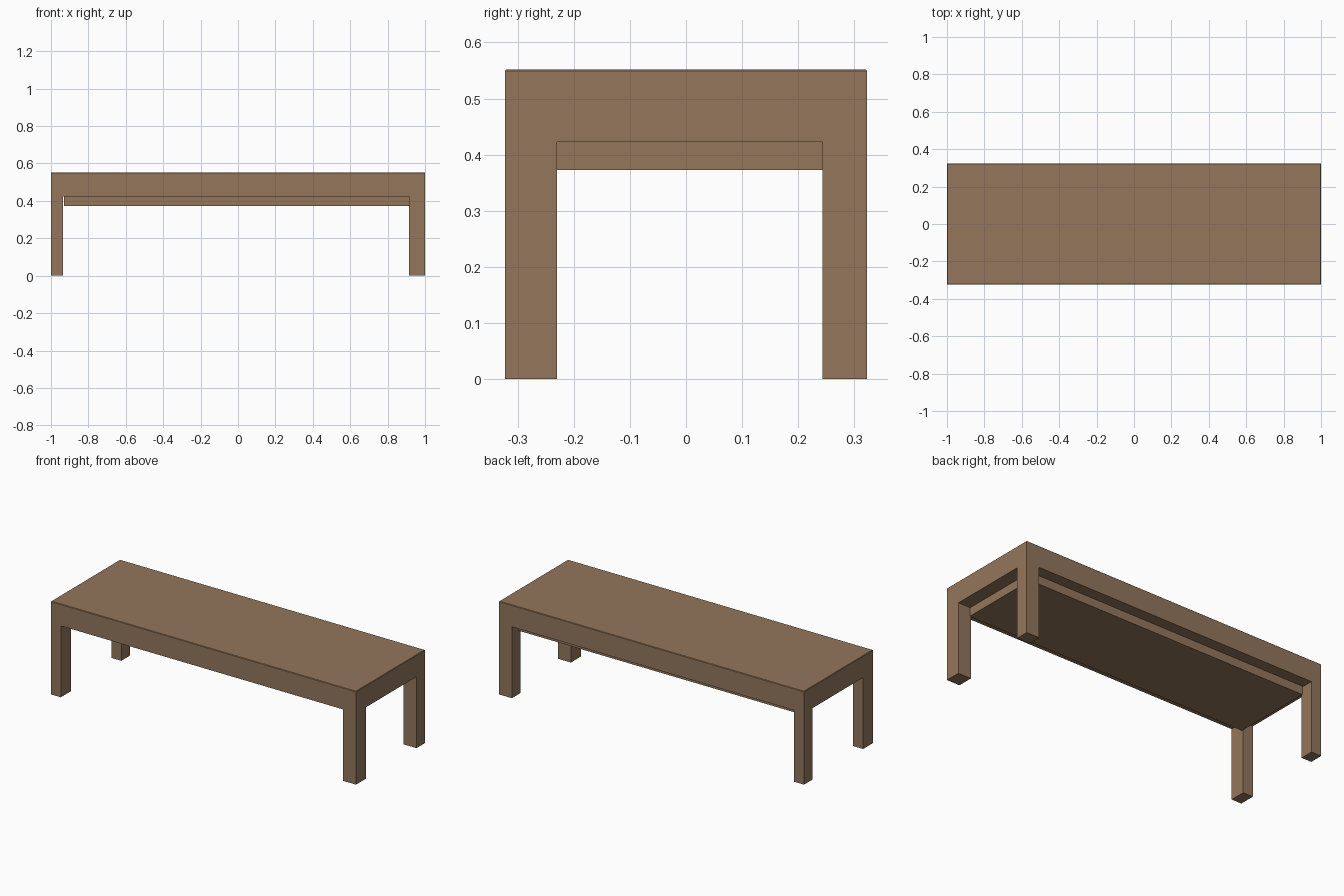
import bpy

if "Cube" in bpy.data.objects:
    bpy.data.objects.remove(bpy.data.objects["Cube"])

wood = bpy.data.materials.new("warm brown wood")
wood.diffuse_color = (0.292, 0.181, 0.107, 1.0)
wood.use_nodes = True
wood.node_tree.nodes["Principled BSDF"].inputs["Base Color"].default_value = wood.diffuse_color


def box(name, x0, x1, y0, y1, z0, z1):
    """Axis-aligned box given by its limits."""
    bpy.ops.mesh.primitive_cube_add(size=1)
    ob = bpy.context.object
    ob.name = ob.data.name = name
    for v in ob.data.vertices:
        v.co = (x1 if v.co.x > 0 else x0,
                y1 if v.co.y > 0 else y0,
                z1 if v.co.z > 0 else z0)
    ob.data.materials.append(wood)
    return ob


TOP, FRAME_BOTTOM, PANEL_BOTTOM = 0.552, 0.423, 0.373
X, Y = 1.0, 0.323

# Thick table top with a tiny chamfer on its upper edges
top = box("table_top", -X, X, -Y, Y, FRAME_BOTTOM, TOP)
weights = top.data.attributes.new("bevel_weight_edge", 'FLOAT', 'EDGE')
for e in top.data.edges:
    if all(top.data.vertices[i].co.z > TOP - 0.001 for i in e.vertices):
        weights.data[e.index].value = 1.0
bevel = top.modifiers.new("top_chamfer", 'BEVEL')
bevel.limit_method = 'WEIGHT'
bevel.width = 0.003
bevel.segments = 1

# Recessed panel hanging below the top, between the legs
box("under_panel", -0.93, 0.92, -0.235, 0.255, PANEL_BOTTOM, FRAME_BOTTOM)

# Four square legs, flush with the outer corners
for x_name, x0, x1 in (("left", -X, -0.935), ("right", 0.915, X)):
    for y_name, y0, y1 in (("front", -Y, -0.23), ("back", 0.243, Y)):
        box(f"{y_name}_{x_name}_leg", x0, x1, y0, y1, 0.0, FRAME_BOTTOM)
